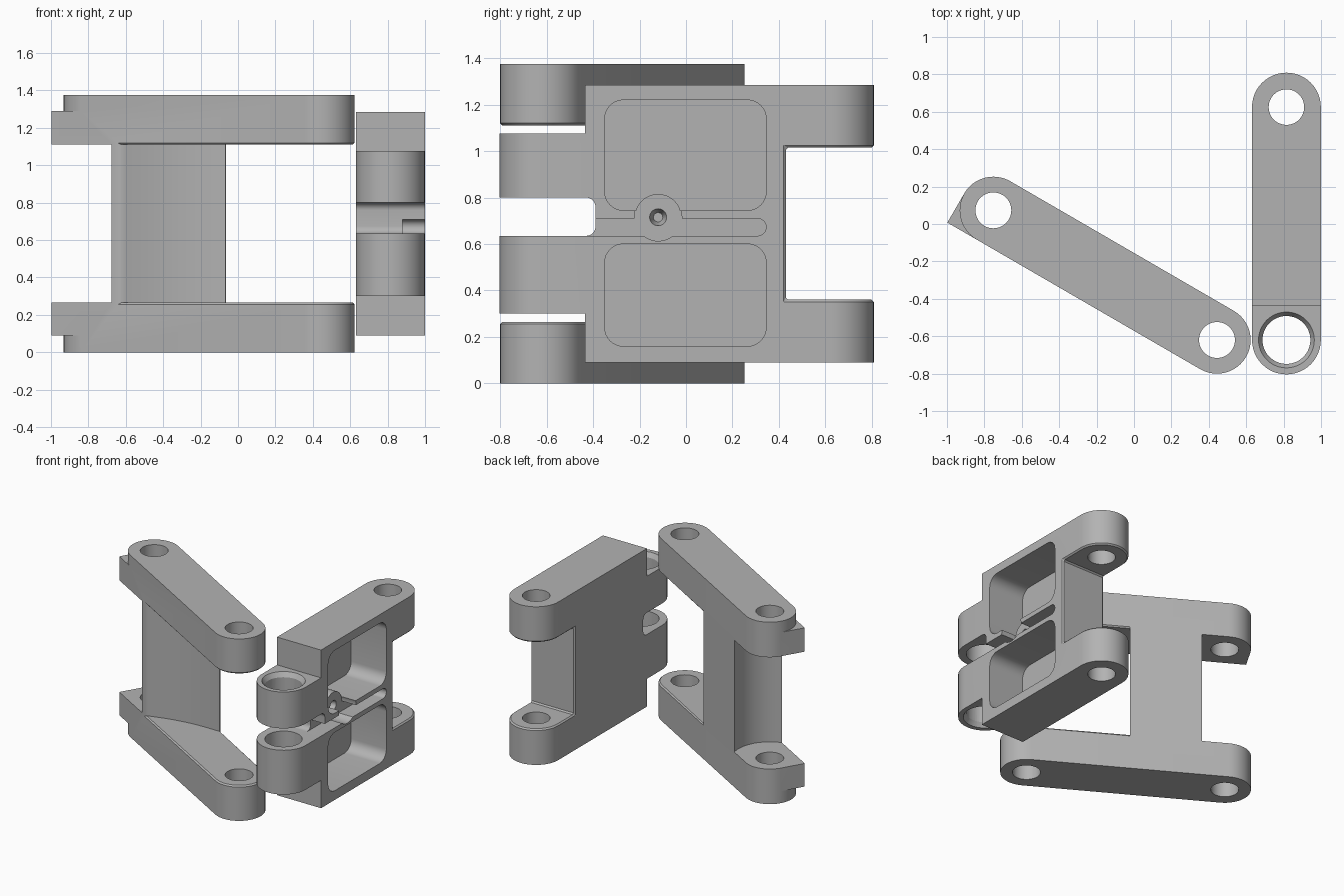
import bpy, bmesh
from math import sin, cos, pi, radians, hypot
from mathutils import Matrix, Vector

cube = bpy.data.objects.get("Cube")
if cube:
    bpy.data.objects.remove(cube, do_unlink=True)

grey = bpy.data.materials.new("plain grey")
grey.use_nodes = True
COLOUR = (0.45, 0.45, 0.45, 1)
grey.diffuse_color = COLOUR
grey.node_tree.nodes["Principled BSDF"].inputs["Base Color"].default_value = COLOUR


def arc(cx, cy, r, a0, a1, n=16):
    return [(cx + r * cos(radians(a0 + (a1 - a0) * i / n)),
             cy + r * sin(radians(a0 + (a1 - a0) * i / n))) for i in range(n + 1)]


def circle(cx, cy, r):
    return arc(cx, cy, r, 0, 360, 48)[:-1]


def rounded(x0, x1, y0, y1, r):
    return (arc(x1 - r, y1 - r, r, 0, 90, 8) + arc(x0 + r, y1 - r, r, 90, 180, 8)
            + arc(x0 + r, y0 + r, r, 180, 270, 8) + arc(x1 - r, y0 + r, r, 270, 360, 8))


def prism(name, pts, lo, hi, axis="z", grow=1.0):
    """Extrude an outline along z, or a (y, z) outline along x; grow scales the far end."""
    bm = bmesh.new()
    c = sum((Vector(p) for p in pts), Vector((0, 0))) / len(pts)

    def ring(t, s):
        out = []
        for p in pts:
            a, b = c + (Vector(p) - c) * s
            out.append(bm.verts.new((a, b, t) if axis == "z" else (t, a, b)))
        return out
    r0, r1 = ring(lo, 1), ring(hi, grow)
    bm.faces.new(r0)
    bm.faces.new(r1)
    n = len(pts)
    for i in range(n):
        j = (i + 1) % n
        bm.faces.new((r0[i], r0[j], r1[j], r1[i]))
    bmesh.ops.recalc_face_normals(bm, faces=bm.faces)
    me = bpy.data.meshes.new(name)
    bm.to_mesh(me)
    bm.free()
    ob = bpy.data.objects.new(name, me)
    bpy.context.collection.objects.link(ob)
    me.materials.append(grey)
    return ob


def combine(ob, tool, op="DIFFERENCE"):
    mod = ob.modifiers.new("cut", "BOOLEAN")
    mod.operation, mod.solver, mod.object = op, "EXACT", tool
    bpy.context.view_layer.objects.active = ob
    bpy.ops.object.modifier_apply(modifier=mod.name)
    bpy.data.objects.remove(tool, do_unlink=True)


def chamfer(ob, test, size=0.01):
    bm = bmesh.new()
    bm.from_mesh(ob.data)
    edges = [e for e in bm.edges if all(test(v.co) for v in e.verts)]
    bmesh.ops.bevel(bm, geom=edges, offset=size, segments=1, affect="EDGES")
    bm.to_mesh(ob.data)
    bm.free()


def finish(ob):
    bpy.ops.object.select_all(action="DESELECT")
    ob.select_set(True)
    bpy.context.view_layer.objects.active = ob
    bpy.ops.object.shade_smooth_by_angle(angle=radians(30))


def near(a, b):
    return abs(a - b) < 0.002


# Slanted link, built along its own x axis from the first pin hole
L, R = 1.382, 0.18
LOW, HIGH, TOP = 0.265, 1.11, 1.375
link = prism("slanted_link", arc(0, 0, R, 90, 270, 24) + arc(L, 0, R, -90, 90, 24), 0, TOP)

# Gap behind the web: hollow arc around the first pin
combine(link, prism("rear_gap", arc(0, 0, 0.262, -43.5, 43.5) + [(-0.4, 0.3), (-0.4, -0.3)],
                    LOW, HIGH))

# Gap ahead of the web: gently hollowed diagonal face
A, B = Vector((0.24, -R)), Vector((0.70, R))
inward = Vector((-0.616, 0.788))
sweep = [tuple(A.lerp(B, i / 16) + inward * 0.03 * sin(pi * i / 16)) for i in range(17)]
combine(link, prism("front_gap", [(A.x, -0.3)] + sweep + [(B.x, 0.3), (2, 0.3), (2, -0.3)],
                    LOW, HIGH))


def on_arm_rim(co):
    d = abs(co.y) if co.x < L else hypot(co.x - L, co.y)
    return co.x > 0.235 and abs(d - R) < 0.003 and (near(co.z, LOW) or near(co.z, HIGH))


chamfer(link, on_arm_rim)

# Square stop corners on both arms
for z0, z1 in ((0.09, LOW), (HIGH, 1.29)):
    combine(link, prism("stop", [(-R, -R), (0, -R), (0, 0), (-R, 0)], z0, z1), "UNION")

# Pin holes
for x in (0, L):
    combine(link, prism("pin_hole", circle(x, 0, 0.096), -0.1, 1.5))
link.matrix_world = Matrix.Translation((-0.752, 0.073, 0)) @ Matrix.Rotation(radians(-30.1), 4, "Z")
finish(link)

# Straight link: side outline intersected with a capsule plan
CX, RB, BACK, FRONT = 0.815, 0.184, 0.625, -0.62
Z0, Z1 = 0.09, 1.285
side = [(-0.9, 0.30), (-0.435, 0.30), (-0.435, Z0), (0.9, Z0), (0.9, 0.36), (0.43, 0.36),
        (0.43, 1.015), (0.9, 1.015), (0.9, Z1), (-0.435, Z1), (-0.435, 1.075), (-0.9, 1.075)]
block = prism("straight_link", side, 0.5, 1.2, "x")
plan = arc(CX, BACK, RB, 0, 180, 24) + arc(CX, FRONT, RB, 180, 360, 24)
combine(block, prism("plan", plan, -0.1, 1.5), "INTERSECT")


def on_fork_rim(co):
    d = abs(co.x - CX) if co.y < BACK else hypot(co.x - CX, co.y - BACK)
    return co.y > 0.42 and abs(d - RB) < 0.003 and (near(co.z, 0.36) or near(co.z, 1.015))


chamfer(block, on_fork_rim)

# Slot between the knuckles
combine(block, prism("slot", rounded(-1, -0.39, 0.635, 0.80, 0.04), 0.4, 1.3, "x"))

# Two deep pockets in the outer face
for z0, z1 in ((0.16, 0.60), (0.745, 1.22)):
    combine(block, prism("pocket", rounded(-0.35, 0.345, z0, z1, 0.08), 0.705, 1.2, "x"))

# Round boss on the rib, levelled with the groove and drilled
BY, BZ, FLOOR = -0.12, 0.715, 0.88
combine(block, prism("boss", circle(BY, BZ, 0.1), 0.66, 0.95, "x"), "UNION")
combine(block, prism("recess", circle(BY, BZ, 0.102), FLOOR, 1.2, "x"))
combine(block, prism("groove", rounded(-0.5, 0.345, 0.635, 0.71, 0.037), FLOOR, 1.2, "x"))
combine(block, prism("drill", circle(BY, BZ, 0.02), 0.82, 0.90, "x", 2.1))

# Pin holes, with flared mouths on the knuckles
combine(block, prism("fork_hole", circle(CX, BACK, 0.095), 0, 1.5))
combine(block, prism("knuckle_hole", circle(CX, FRONT, 0.128), 0, 1.5))
for inner, outer in ((1.04, 1.08), (0.335, 0.295)):
    combine(block, prism("flare", circle(CX, FRONT, 0.127), inner, outer, "z", 1.2))
finish(block)
